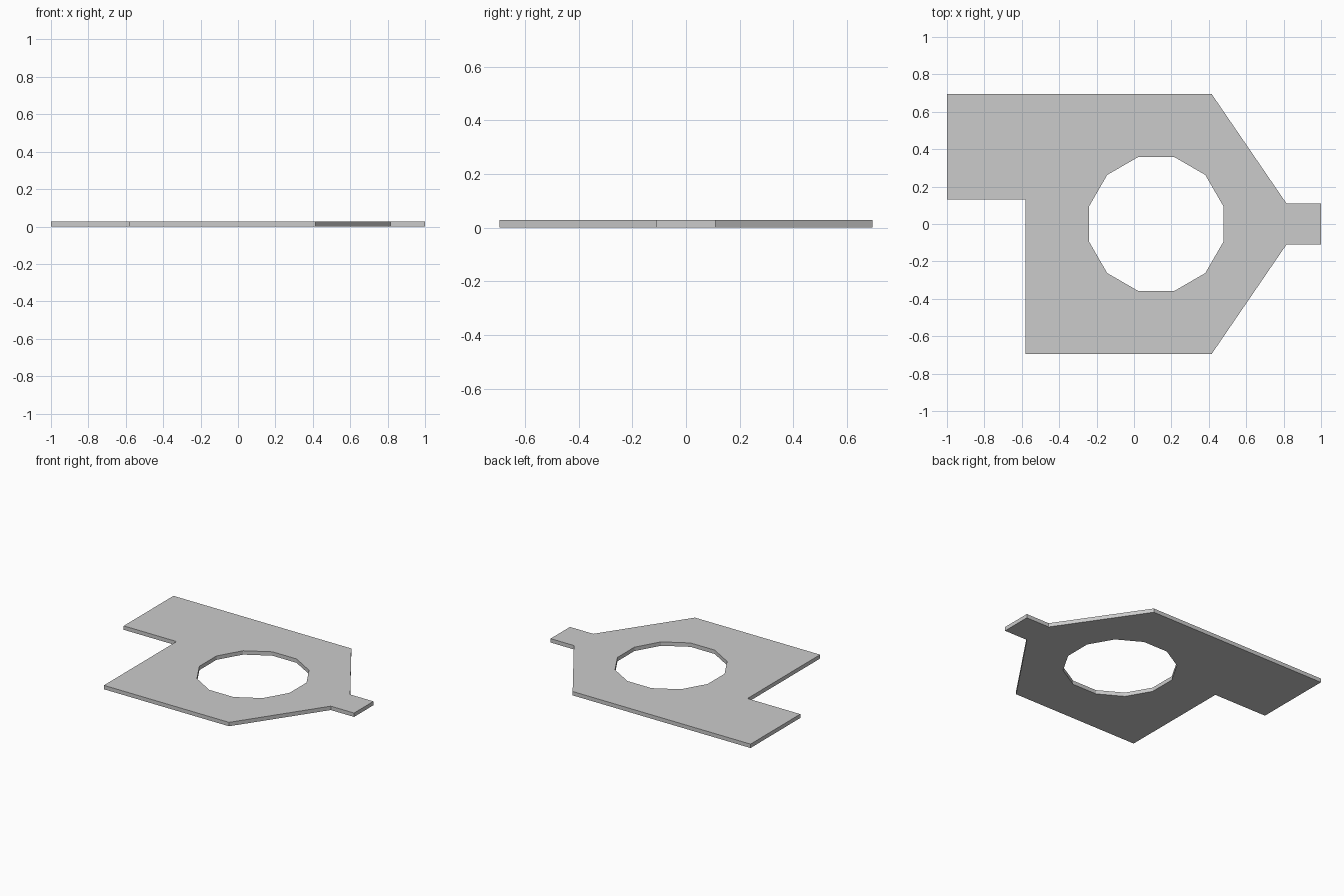
import bpy, bmesh, math

if "Cube" in bpy.data.objects:
    bpy.data.objects.remove(bpy.data.objects["Cube"])

THICK = 0.028
HOLE_X, HOLE_R, HOLE_SIDES = 0.119, 0.371, 12

# Outer outline: body with tapered nose, end tab and offset side flange
outline = [(-1, 0.695), (-1, 0.13), (-0.58, 0.13), (-0.58, -0.695),
           (0.415, -0.695), (0.815, -0.11), (1, -0.11),
           (1, 0.11), (0.815, 0.11), (0.415, 0.695)]

# Twelve-sided centre hole with flats facing the axes
hole = []
for i in range(HOLE_SIDES):
    a = 2 * math.pi * (i + 0.5) / HOLE_SIDES
    hole.append((HOLE_X + HOLE_R * math.cos(a), HOLE_R * math.sin(a)))


def add_loop(bm, points):
    verts = [bm.verts.new((x, y, THICK / 2)) for x, y in points]
    return [bm.edges.new((v, verts[(i + 1) % len(verts)])) for i, v in enumerate(verts)]


# Flat sheet filled between the outline and the hole
bm = bmesh.new()
edges = add_loop(bm, outline) + add_loop(bm, hole)
bmesh.ops.triangle_fill(bm, edges=edges, use_beauty=True, use_dissolve=False, normal=(0, 0, 1))
bmesh.ops.recalc_face_normals(bm, faces=bm.faces)
if sum(f.normal.z for f in bm.faces) < 0:
    bmesh.ops.reverse_faces(bm, faces=bm.faces)
mesh = bpy.data.meshes.new("gasket_plate")
bm.to_mesh(mesh)
bm.free()

plate = bpy.data.objects.new("gasket_plate", mesh)
bpy.context.collection.objects.link(plate)

# Plate thickness, centred on the sheet so it rests on the floor
solid = plate.modifiers.new("thickness", 'SOLIDIFY')
solid.thickness = THICK
solid.offset = 0
